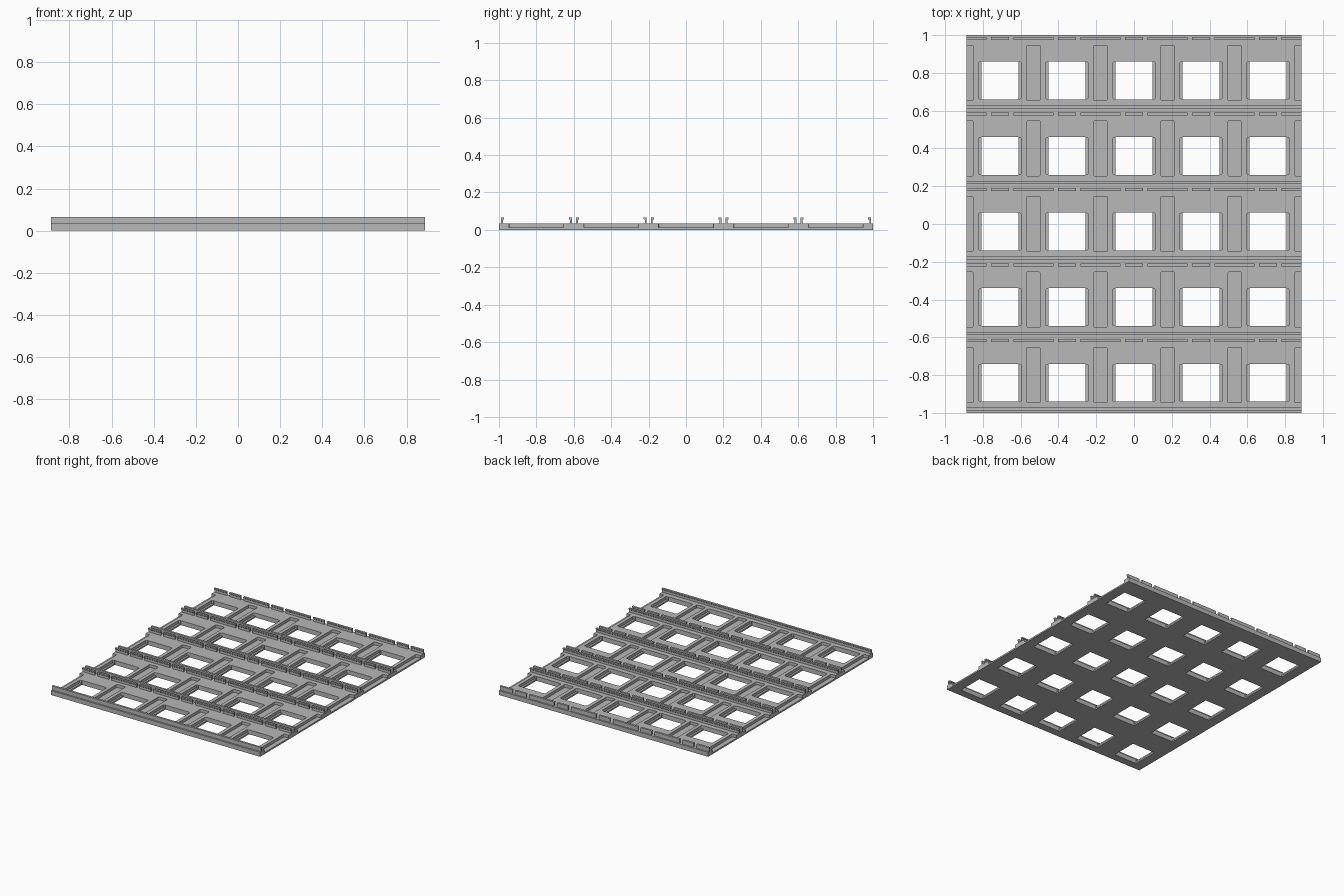
import bpy
import bmesh
from mathutils import Matrix

if "Cube" in bpy.data.objects:
    bpy.data.objects.remove(bpy.data.objects["Cube"], do_unlink=True)

N = 5                      # cells each way
PX, PY = 0.355, 0.4        # cell pitch
HX, HY = N * PX / 2, N * PY / 2
PLATE, FLOOR, TOP = 0.034, 0.012, 0.065
XS = [(i - (N - 1) / 2) * PX for i in range(N)]
YS = [(i - (N - 1) / 2) * PY for i in range(N)]

grey = bpy.data.materials.new("light grey")
grey.use_nodes = True
colour = (0.48, 0.48, 0.48, 1)
grey.diffuse_color = colour
grey.node_tree.nodes["Principled BSDF"].inputs["Base Color"].default_value = colour


def box(bm, x0, x1, y0, y1, z0, z1, corner=0):
    """Add a box, optionally with rounded upright edges."""
    m = Matrix.Translation(((x0 + x1) / 2, (y0 + y1) / 2, (z0 + z1) / 2))
    m = m @ Matrix.Diagonal((x1 - x0, y1 - y0, z1 - z0, 1))
    verts = bmesh.ops.create_cube(bm, size=1, matrix=m)["verts"]
    if corner:
        edges = {e for v in verts for e in v.link_edges
                 if abs(e.verts[0].co.z - e.verts[1].co.z) > 0.001}
        bmesh.ops.bevel(bm, geom=list(edges), offset=corner, segments=3,
                        profile=0.5, affect='EDGES')


def hook(bm, x0, x1, y, side):
    """Add an upright rail from the seam side y, with a lip at the top facing side."""
    outline = [(0, PLATE), (0.010, PLATE), (0.010, 0.052), (0.016, 0.057),
               (0.016, TOP), (0, TOP)]
    face = bm.faces.new([bm.verts.new((x0, y + side * d, z)) for d, z in outline])
    new = bmesh.ops.extrude_face_region(bm, geom=[face])["geom"]
    bmesh.ops.translate(bm, vec=(x1 - x0, 0, 0),
                        verts=[g for g in new if isinstance(g, bmesh.types.BMVert)])


def finish(bm, name):
    bmesh.ops.recalc_face_normals(bm, faces=bm.faces)
    mesh = bpy.data.meshes.new(name)
    bm.to_mesh(mesh)
    bm.free()
    mesh.materials.append(grey)
    ob = bpy.data.objects.new(name, mesh)
    bpy.context.collection.objects.link(ob)
    return ob


# Base plate
bm = bmesh.new()
box(bm, -HX, HX, -HY, HY, 0, PLATE)
plate = finish(bm, "base_plate")

# Cutters: windows through the plate, then shallow slots and window side ledges
windows, pockets = bmesh.new(), bmesh.new()
for y in YS:
    for x in XS:
        box(windows, x - 0.098, x + 0.098, y - 0.14, y + 0.06, -0.1, 0.1)
        box(pockets, x - 0.113, x + 0.113, y - 0.137, y + 0.057, FLOOR, 0.1, 0.006)
    for i in range(N + 1):
        x = -HX + i * PX
        box(pockets, x - 0.037, x + 0.037, y - 0.146, y + 0.146, FLOOR, 0.1, 0.008)

for bm, name in ((pockets, "pocket_cutter"), (windows, "window_cutter")):
    cutter = finish(bm, name)
    cutter.hide_render = True
    mod = plate.modifiers.new(name, 'BOOLEAN')
    mod.operation = 'DIFFERENCE'
    mod.solver = 'EXACT'
    mod.object = cutter
    bpy.context.view_layer.objects.active = plate
    bpy.ops.object.modifier_apply(modifier=name)
    bpy.data.objects.remove(cutter, do_unlink=True)

# Continuous front rail and broken back rail on each row
front, back = bmesh.new(), bmesh.new()
for y in YS:
    hook(front, -HX, HX, y - PY / 2 + 0.012, 1)
    edge = y + PY / 2 - 0.010
    for x in XS:
        hook(back, x - 0.047, x + 0.047, edge, -1)
    for i in range(N + 1):
        x = -HX + i * PX
        hook(back, max(x - 0.106, -HX), min(x + 0.106, HX), edge, -1)
finish(front, "front_rails")
finish(back, "back_rail_clips")
